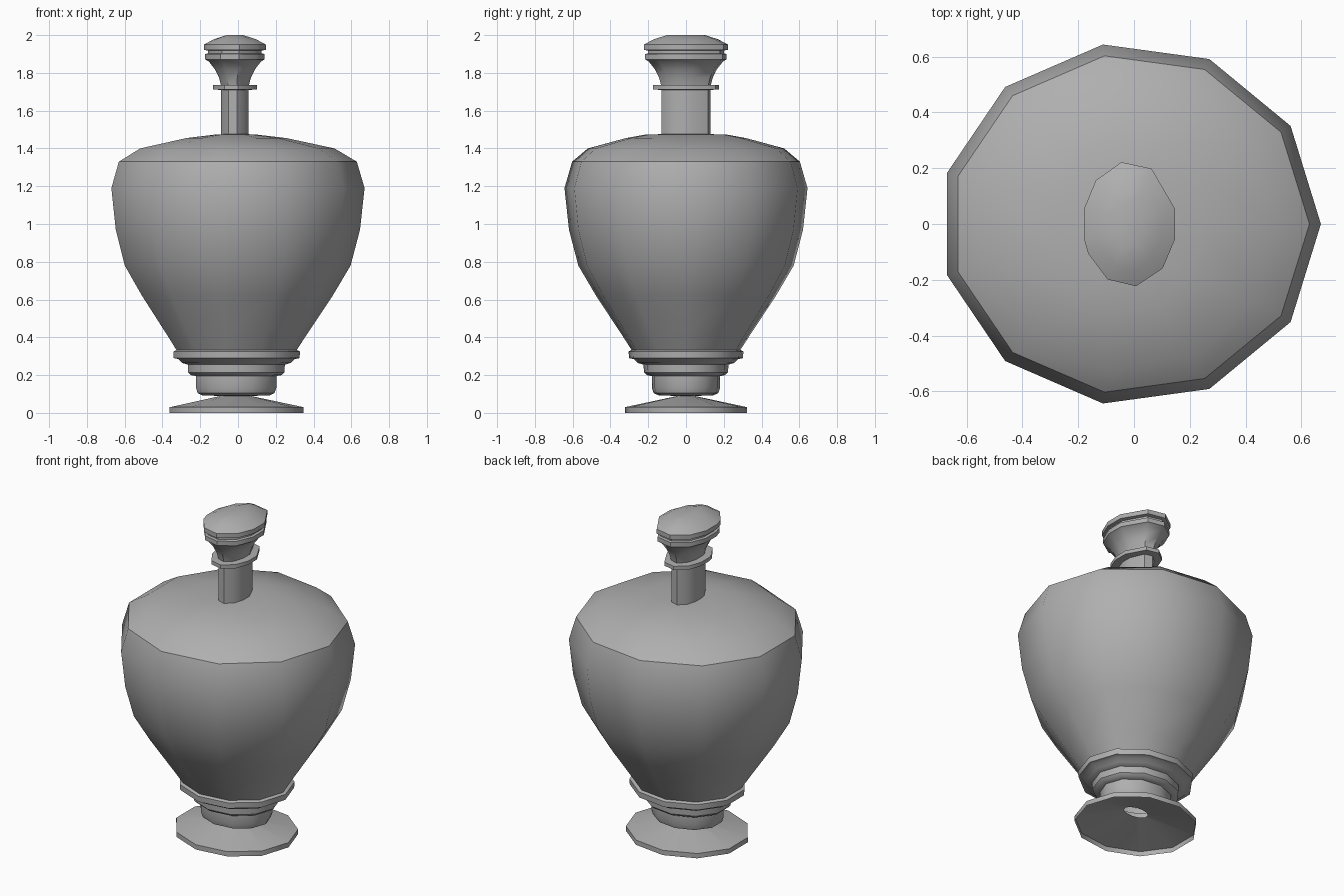
import bpy
import bmesh
from math import cos, sin, radians, tau

cube = bpy.data.objects.get("Cube")
if cube:
    bpy.data.objects.remove(cube)

grey = bpy.data.materials.new("stone grey")
grey.use_nodes = True
grey.diffuse_color = (0.43, 0.43, 0.43, 1)
grey.node_tree.nodes["Principled BSDF"].inputs["Base Color"].default_value = grey.diffuse_color


def loft(name, angles, rings, centre, cap=False):
    """Bridge oval rings given as (x radius, y radius, height)."""
    bm = bmesh.new()
    loops = [[bm.verts.new((centre + rx * cos(a), ry * sin(a), z)) for a in angles]
             for rx, ry, z in rings]
    n = len(angles)
    for low, high in zip(loops, loops[1:]):
        for i in range(n):
            j = (i + 1) % n
            bm.faces.new((low[i], low[j], high[j], high[i]))
    if cap:
        bm.faces.new(loops[-1])
    mesh = bpy.data.meshes.new(name)
    bm.to_mesh(mesh)
    bm.free()
    mesh.materials.append(grey)
    obj = bpy.data.objects.new(name, mesh)
    bpy.context.collection.objects.link(obj)
    bpy.ops.object.select_all(action="DESELECT")
    obj.select_set(True)
    bpy.context.view_layer.objects.active = obj
    bpy.ops.object.shade_smooth_by_angle(angle=radians(40))
    return obj


def oval(profile, extra):
    return [(r, r + extra, z) for r, z in profile]


SIDES = 11
even = [tau * i / SIDES for i in range(SIDES)]

# Hollow foot: thin lip and shallow cone with an open centre
foot = [(0.362, 0.0), (0.362, 0.03), (0.08, 0.09)]
loft("foot", even, oval(foot, -0.035), -0.014)

# Stem and stepped collars, open into the foot
stem = [(0.08, 0.09), (0.18, 0.092), (0.208, 0.105), (0.218, 0.135), (0.218, 0.195),
        (0.245, 0.2), (0.26, 0.215), (0.262, 0.255), (0.295, 0.265), (0.315, 0.285),
        (0.34, 0.29), (0.342, 0.325), (0.325, 0.333)]
loft("stem_collars", even, oval(stem, -0.035), -0.014)

# Swelling bowl
bowl = [(0.325, 0.333), (0.375, 0.41), (0.515, 0.62), (0.61, 0.78),
        (0.66, 0.97), (0.684, 1.19), (0.643, 1.33)]
loft("bowl", even, oval(bowl, -0.034), -0.014)

# Shoulder dome narrowing to the oval neck
shoulder = [(0.643, 0.609, 1.33), (0.525, 0.525, 1.4), (0.27, 0.32, 1.455),
            (0.115, 0.22, 1.473), (0.06, 0.12, 1.476)]
loft("shoulder", even, shoulder, -0.014)

# Oval neck and finial, slightly irregular in plan
uneven = [radians(a) for a in (14, 62, 100, 136, 166, 193, 208, 242, 278, 315, 346)]
finial = [(0.075, 1.46), (0.075, 1.71), (0.12, 1.712), (0.12, 1.735), (0.077, 1.737),
          (0.087, 1.775), (0.11, 1.82), (0.142, 1.86), (0.162, 1.872), (0.162, 1.9),
          (0.146, 1.903), (0.146, 1.918), (0.168, 1.922), (0.168, 1.95),
          (0.115, 1.978), (0.045, 2.0)]
loft("neck_finial", uneven, oval(finial, 0.057), -0.016, cap=True)
